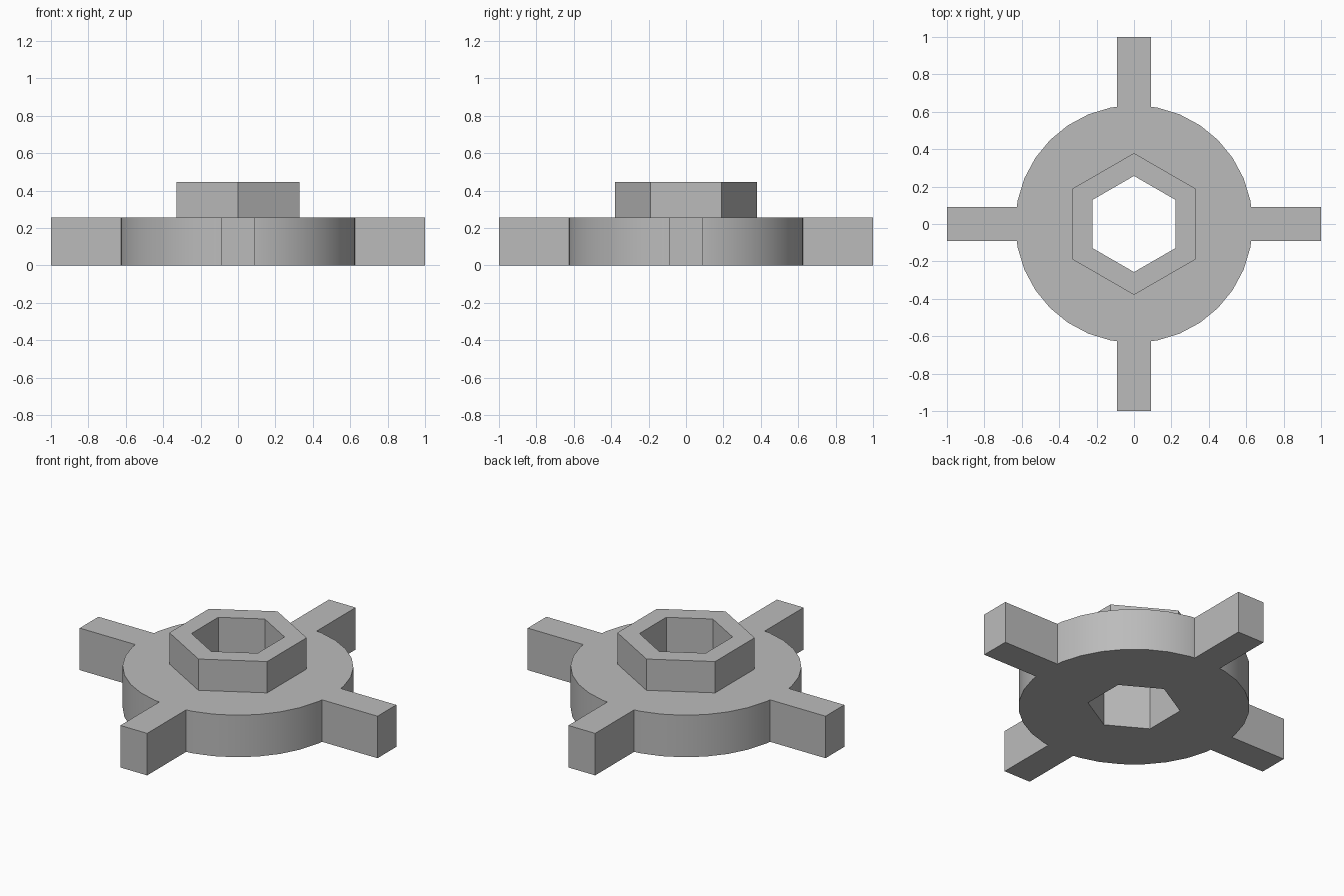
import bpy
import bmesh
from math import sin, cos, tan, pi, radians
from mathutils import Matrix, Vector

if "Cube" in bpy.data.objects:
    bpy.data.objects.remove(bpy.data.objects["Cube"], do_unlink=True)

DISC_R, ARM_W, REACH = 0.635, 0.09, 1.0
BASE_TOP, COLLAR_TOP = 0.255, 0.445
SIDES = 32

grey = bpy.data.materials.new("plain grey")
grey.use_nodes = True
colour = (0.5, 0.5, 0.5, 1)
grey.diffuse_color = colour
grey.node_tree.nodes["Principled BSDF"].inputs["Base Color"].default_value = colour


def hexagon(radius):
    """Hexagon with corners pointing to the front and back."""
    return [Vector((radius * sin(i * pi / 3), radius * cos(i * pi / 3), 0))
            for i in range(6)]


def holed_prism(name, outline, hole, bottom, top):
    """Extrude an outline with a hole through it."""
    bm = bmesh.new()
    edges = []
    for loop in (outline, hole):
        verts = [bm.verts.new((p.x, p.y, bottom)) for p in loop]
        edges += [bm.edges.new((v, verts[i - 1])) for i, v in enumerate(verts)]
    bmesh.ops.triangle_fill(bm, edges=edges, use_beauty=True)
    result = bmesh.ops.extrude_face_region(bm, geom=bm.faces[:], use_keep_orig=True)
    raised = [g for g in result["geom"] if isinstance(g, bmesh.types.BMVert)]
    bmesh.ops.translate(bm, verts=raised, vec=(0, 0, top - bottom))
    bmesh.ops.recalc_face_normals(bm, faces=bm.faces[:])
    mesh = bpy.data.meshes.new(name)
    bm.to_mesh(mesh)
    bm.free()
    mesh.materials.append(grey)
    obj = bpy.data.objects.new(name, mesh)
    bpy.context.collection.objects.link(obj)
    bpy.ops.object.select_all(action="DESELECT")
    obj.select_set(True)
    bpy.context.view_layer.objects.active = obj
    bpy.ops.object.shade_smooth_by_angle(angle=radians(30))
    return obj


# One quarter of the base: an arm and the arc that follows it
step = 2 * pi / SIDES
root = DISC_R - ARM_W * tan(step / 2)
quarter = [Vector((root, -ARM_W, 0)), Vector((REACH, -ARM_W, 0)),
           Vector((REACH, ARM_W, 0)), Vector((root, ARM_W, 0))]
quarter += [Vector((DISC_R * cos(k * step), DISC_R * sin(k * step), 0))
            for k in range(1, SIDES // 4)]
base_outline = [Matrix.Rotation(turn * pi / 2, 3, "Z") @ p
                for turn in range(4) for p in quarter]

# Round base with four arms, and the raised hexagonal collar
bore = hexagon(0.257)
holed_prism("base_with_arms", base_outline, bore, 0, BASE_TOP)
holed_prism("hex_collar", hexagon(0.379), bore, BASE_TOP, COLLAR_TOP)
